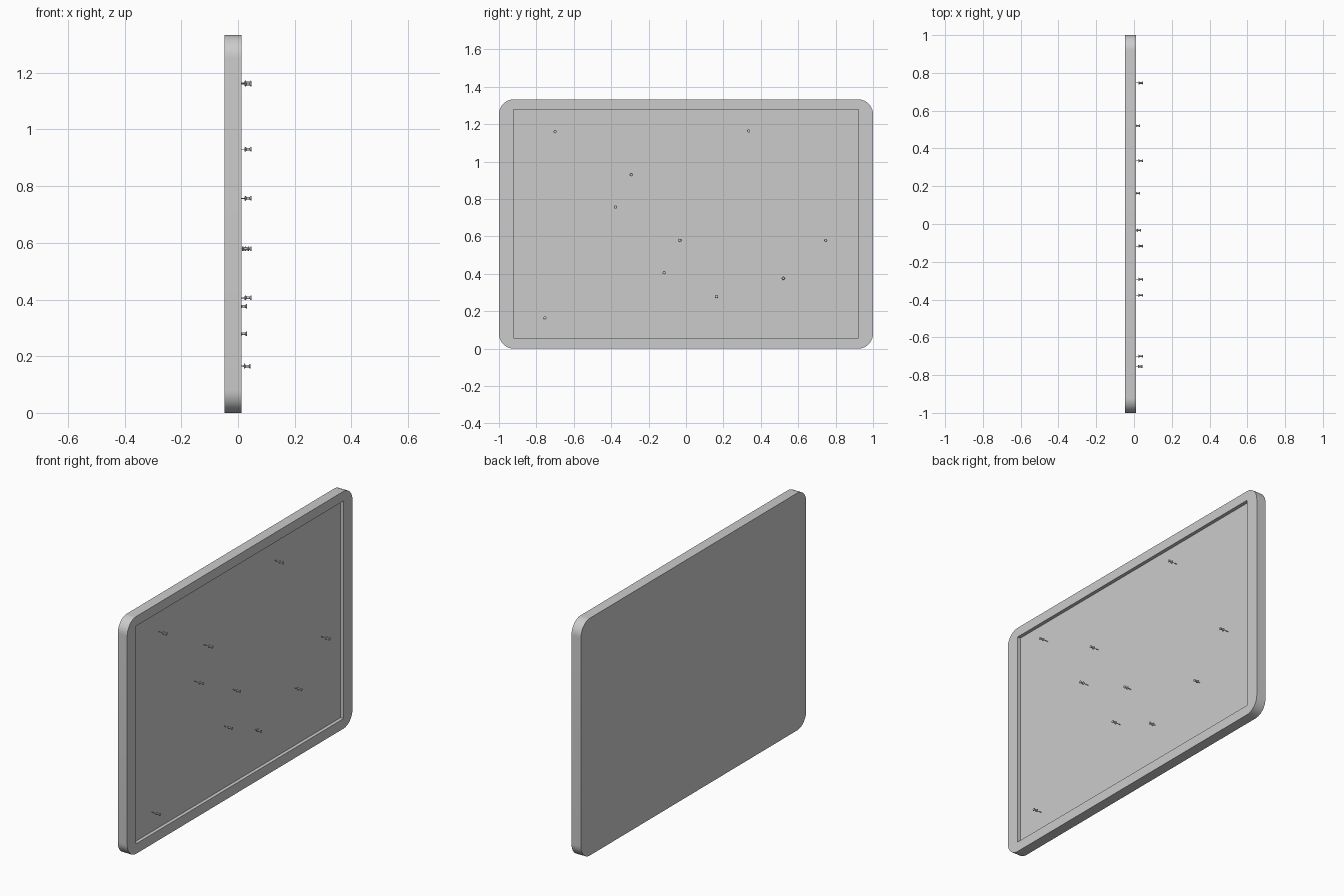
import bpy, bmesh, math

if "Cube" in bpy.data.objects:
    bpy.data.objects.remove(bpy.data.objects["Cube"])

X0, X1 = -0.047, 0.0115      # board back and front
FLOOR = -0.008               # recessed panel surface
H, R = 1.333, 0.08           # board height, corner radius


def new_object(name, bm):
    bmesh.ops.recalc_face_normals(bm, faces=bm.faces)
    mesh = bpy.data.meshes.new(name)
    bm.to_mesh(mesh)
    bm.free()
    ob = bpy.data.objects.new(name, mesh)
    bpy.context.collection.objects.link(ob)
    return ob


def smooth(ob):
    bpy.ops.object.select_all(action='DESELECT')
    ob.select_set(True)
    bpy.context.view_layer.objects.active = ob
    bpy.ops.object.shade_smooth_by_angle(angle=math.radians(35))


def prism(name, outline, x0, x1):
    bm = bmesh.new()
    face = bm.faces.new([bm.verts.new((x0, y, z)) for y, z in outline])
    ext = bmesh.ops.extrude_face_region(bm, geom=[face], use_keep_orig=True)
    verts = [g for g in ext['geom'] if isinstance(g, bmesh.types.BMVert)]
    bmesh.ops.translate(bm, verts=verts, vec=(x1 - x0, 0, 0))
    return new_object(name, bm)


# board with rounded corners
outline = []
for i, (sy, z) in enumerate([(1, H - R), (-1, H - R), (-1, R), (1, R)]):
    for k in range(13):
        a = math.radians(90 * i + 7.5 * k)
        outline.append((sy * (1 - R) + R * math.cos(a), z + R * math.sin(a)))
board = prism("pin_board", outline, X0, X1)

# square-cornered recess in the front
cutter = prism("recess_cutter",
               [(-0.922, 0.056), (0.922, 0.056), (0.922, 1.279), (-0.922, 1.279)],
               FLOOR, 0.1)
cutter.hide_render = True
mod = board.modifiers.new("recess", 'BOOLEAN')
mod.operation = 'DIFFERENCE'
mod.object = cutter
bpy.context.view_layer.objects.active = board
bpy.ops.object.modifier_apply(modifier=mod.name)
bpy.data.objects.remove(cutter)
smooth(board)

# push pin profile: (distance behind the cap, radius)
PROFILE = [(0, 0.0075), (0.002, 0.008), (0.004, 0.0065), (0.006, 0.0045),
           (0.017, 0.0045), (0.020, 0.0085), (0.023, 0.0085), (0.024, 0.0015),
           (0.050, 0.0015), (0.060, 0.0003)]


def push_pin(name, y, z, tip, n=16):
    bm = bmesh.new()
    rings = [[bm.verts.new((tip - d, y + r * math.cos(2 * math.pi * k / n),
                            z + r * math.sin(2 * math.pi * k / n)))
              for k in range(n)] for d, r in PROFILE]
    for a, b in zip(rings, rings[1:]):
        for k in range(n):
            m = (k + 1) % n
            bm.faces.new((a[k], a[m], b[m], b[k]))
    bm.faces.new(rings[0])
    bm.faces.new(rings[-1])
    smooth(new_object(name, bm))


# pins: y, z, cap position; some pressed in deeper
PINS = [(-0.70, 1.16, 0.047), (0.335, 1.164, 0.047), (-0.293, 0.93, 0.047),
        (-0.377, 0.757, 0.047), (-0.033, 0.579, 0.038), (-0.117, 0.406, 0.047),
        (0.747, 0.579, 0.047), (0.52, 0.376, 0.031), (0.163, 0.279, 0.031),
        (-0.754, 0.165, 0.044)]
for i, (y, z, tip) in enumerate(PINS):
    push_pin(f"push_pin_{i + 1}", y, z, tip)
